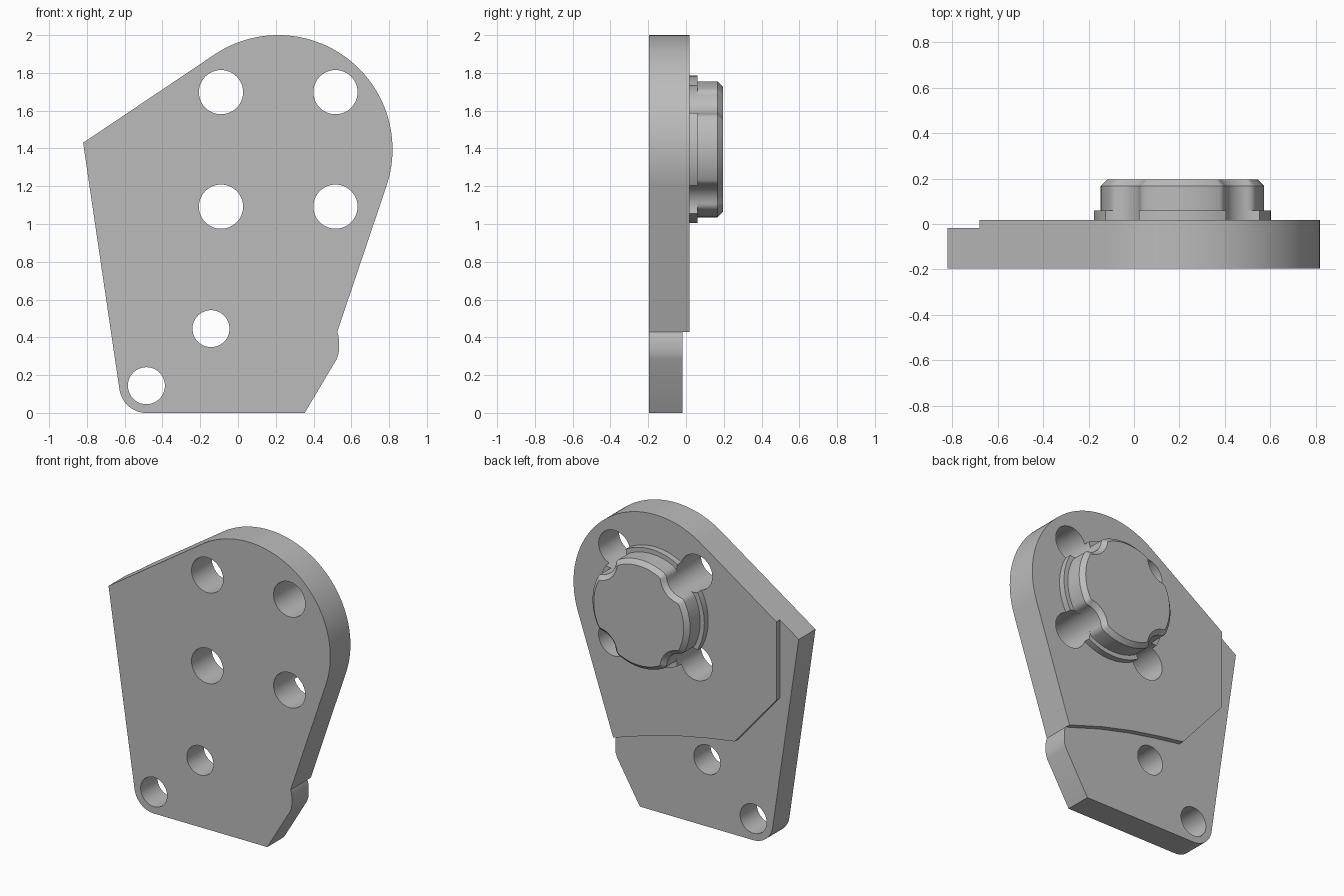
import bpy, bmesh
from math import sin, cos, acos, atan2, hypot, radians, pi

cube = bpy.data.objects.get("Cube")
if cube:
    bpy.data.objects.remove(cube, do_unlink=True)

grey = bpy.data.materials.new("plain_grey")
grey.use_nodes = True
grey.diffuse_color = (0.5, 0.5, 0.5, 1)
grey.node_tree.nodes["Principled BSDF"].inputs["Base Color"].default_value = (0.5, 0.5, 0.5, 1)

# Depth levels along y
FRONT, STEP, PAD, FLANGE, CHAMFER, BACK = -0.195, -0.018, 0.018, 0.06, 0.167, 0.195

# Main round end, bolt holes and corner rounding, all as (x, z)
HUB, HUB_R = (0.213, 1.395), 0.605
BOLT, BOLT_R = 0.303, 0.117
FOOT, FOOT_R = (-0.485, 0.144), 0.144
PIN_R = 0.098
CORNER, KNEE = (-0.82, 1.43), (0.525, 0.428)


def arc(c, r, a0, a1, n, ends=True):
    steps = range(n + 1) if ends else range(1, n)
    return [(c[0] + r * cos(a0 + (a1 - a0) * i / n),
             c[1] + r * sin(a0 + (a1 - a0) * i / n)) for i in steps]


def tangent_angle(p, c, r, side):
    dx, dz = p[0] - c[0], p[1] - c[1]
    return atan2(dz, dx) + side * acos(r / hypot(dx, dz))


def solid(name, rings):
    """Loft matching (x, z) outlines placed at successive y levels."""
    bm = bmesh.new()
    loops = [[bm.verts.new((x, y, z)) for x, z in pts] for y, pts in rings]
    for a, b in zip(loops, loops[1:]):
        for i in range(len(a)):
            j = (i + 1) % len(a)
            bm.faces.new((a[i], a[j], b[j], b[i]))
    bm.faces.new(loops[0])
    bm.faces.new(loops[-1][::-1])
    bmesh.ops.recalc_face_normals(bm, faces=bm.faces)
    mesh = bpy.data.meshes.new(name)
    bm.to_mesh(mesh)
    bm.free()
    obj = bpy.data.objects.new(name, mesh)
    mesh.materials.append(grey)
    bpy.context.collection.objects.link(obj)
    return obj


def activate(obj):
    bpy.ops.object.select_all(action='DESELECT')
    obj.select_set(True)
    bpy.context.view_layer.objects.active = obj


def drill(obj, holes):
    for c, r in holes:
        cutter = solid("hole_cutter", [(y, arc(c, r, 0, 2 * pi, 48)[:-1]) for y in (-0.4, 0.4)])
        cutter.hide_render = True
        activate(obj)
        mod = obj.modifiers.new("hole", 'BOOLEAN')
        mod.operation, mod.solver, mod.object = 'DIFFERENCE', 'EXACT', cutter
        bpy.ops.object.modifier_apply(modifier=mod.name)
        bpy.data.objects.remove(cutter, do_unlink=True)


def lobed(inset):
    """Disc outline with four scallops around the bolt holes, corners rounded."""
    disc, notch, fillet = 0.36 - inset, BOLT_R + inset, 0.045 - inset
    dist, reach, gap = hypot(BOLT, BOLT), disc - fillet, notch + fillet
    d = acos((reach**2 + dist**2 - gap**2) / (2 * reach * dist))
    phi = atan2(reach * sin(d), dist - reach * cos(d))
    pts = []
    for k in range(4):
        h = radians(45 + 90 * k)
        at = lambda r, a: (HUB[0] + r * cos(a), HUB[1] + r * sin(a))
        pts += arc(at(reach, h - d), fillet, h - d, h + phi, 8)
        pts += arc(at(dist, h), notch, h + pi + phi, h + pi - phi, 12, False)
        pts += arc(at(reach, h + d), fillet, h - phi, h + d, 8)
        pts += arc(HUB, disc, h + d, h + pi / 2 - d, 16, False)
    return pts


# Shared round top: from the left tangent over to the right tangent
a_left = tangent_angle(CORNER, HUB, HUB_R, -1)
a_right = tangent_angle(KNEE, HUB, HUB_R, 1)
round_top = arc(HUB, HUB_R, a_left, a_right, 56)

# Base plate outline
a_foot = tangent_angle(CORNER, FOOT, FOOT_R, 1)
if a_foot > 0:
    a_foot -= 2 * pi
base_outline = ([CORNER] + round_top
                + [KNEE, (0.533, 0.405), (0.535, 0.35), (0.533, 0.315), (0.523, 0.285), (0.353, 0)]
                + arc(FOOT, FOOT_R, -pi / 2, a_foot, 14))

# Raised pad outline: clipped left edge and a gently bowed lower edge
edge_x = -0.68
t = (edge_x - CORNER[0]) / (round_top[0][0] - CORNER[0])
edge_top = (edge_x, CORNER[1] + t * (round_top[0][1] - CORNER[1]))
pad_outline = ([edge_top] + round_top
               + [KNEE, (0.26, 0.513), (0.03, 0.571), (-0.18, 0.612), (-0.373, 0.643), (edge_x, 1.0)])

bolts = [((HUB[0] + sx * BOLT, HUB[1] + sz * BOLT), BOLT_R) for sx in (-1, 1) for sz in (-1, 1)]
pins = [(FOOT, PIN_R), ((-0.143, 0.446), PIN_R)]

base = solid("base_plate", [(FRONT, base_outline), (STEP, base_outline)])
drill(base, bolts + pins)
pad = solid("raised_pad", [(STEP, pad_outline), (PAD, pad_outline)])
drill(pad, bolts)

# Flange ring under the boss
ring = arc(HUB, 0.39, 0, 2 * pi, 96)[:-1]
flange = solid("boss_flange", [(PAD, ring), (FLANGE, ring)])
drill(flange, bolts)

# Scalloped boss with a chamfered rim
boss = solid("scalloped_boss", [(FLANGE, lobed(0)), (CHAMFER, lobed(0)), (BACK, lobed(BACK - CHAMFER))])

for part in (base, pad, flange, boss):
    activate(part)
    bpy.ops.object.shade_smooth_by_angle(angle=radians(25))
